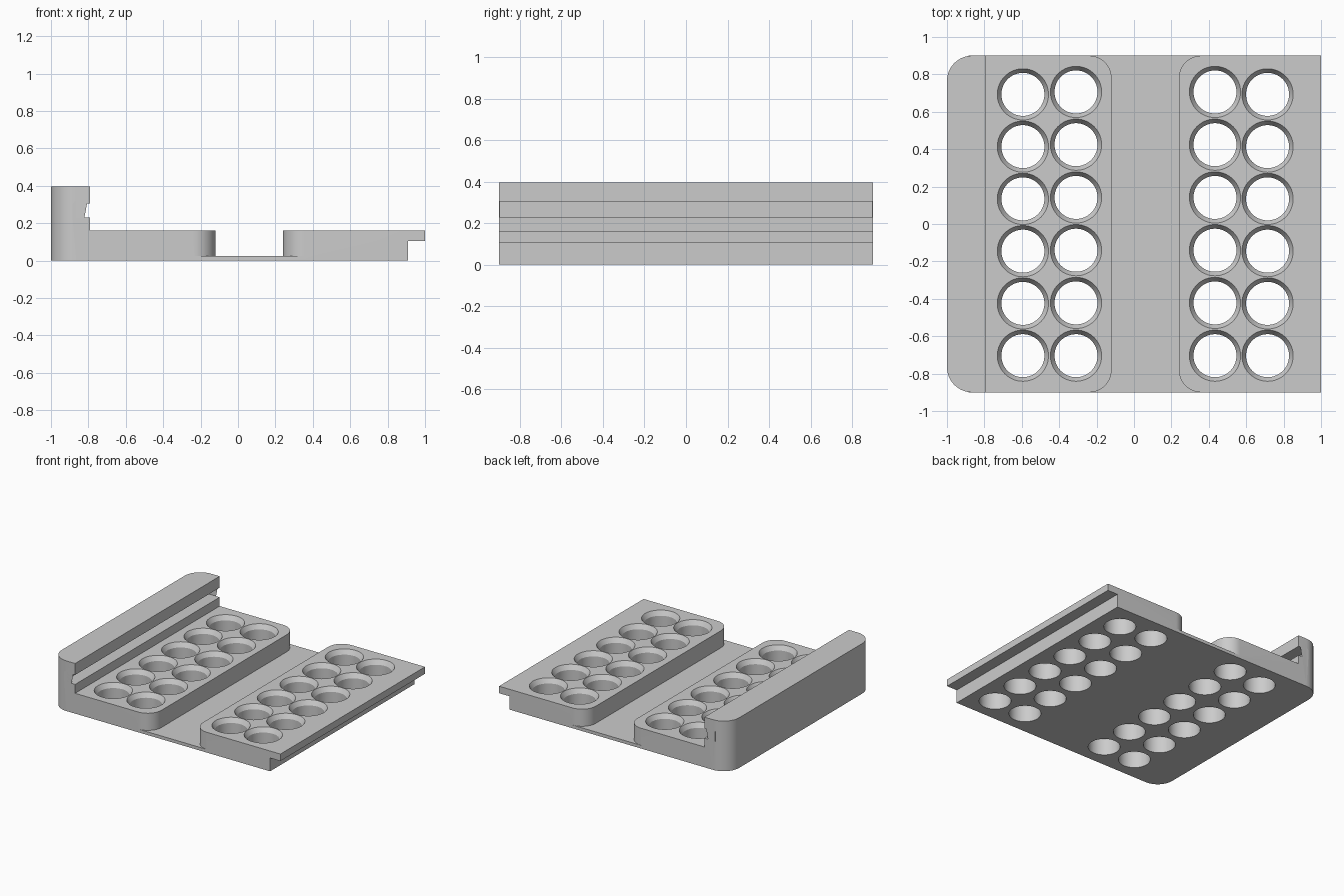
import bpy, bmesh, math

cube = bpy.data.objects.get("Cube")
if cube:
    bpy.data.objects.remove(cube, do_unlink=True)

HALF_DEPTH = 0.90
DECK = 0.16          # top of the trays
WEB = 0.025          # thickness of the flexible hinge sheet
SIDES = 64

grey = bpy.data.materials.new("plain grey")
grey.use_nodes = True
colour = (0.6, 0.6, 0.6, 1)
grey.diffuse_color = colour
grey.node_tree.nodes["Principled BSDF"].inputs["Base Color"].default_value = colour


def make_object(name, bm):
    bmesh.ops.recalc_face_normals(bm, faces=bm.faces)
    mesh = bpy.data.meshes.new(name)
    bm.to_mesh(mesh)
    bm.free()
    mesh.materials.append(grey)
    obj = bpy.data.objects.new(name, mesh)
    bpy.context.collection.objects.link(obj)
    return obj


def extrude_profile(name, profile, rounded=()):
    """Extrude an x-z outline along y, rounding upright edges at the given x."""
    bm = bmesh.new()
    face = bm.faces.new([bm.verts.new((x, -HALF_DEPTH, z)) for x, z in profile])
    new = bmesh.ops.extrude_face_region(bm, geom=[face])["geom"]
    for v in new:
        if isinstance(v, bmesh.types.BMVert):
            v.co.y = HALF_DEPTH
    for x_edge, radius in rounded:
        edges = [e for e in bm.edges
                 if all(abs(v.co.x - x_edge) < 1e-4 for v in e.verts)
                 and abs(e.verts[0].co.y - e.verts[1].co.y) < 1e-4]
        bmesh.ops.bevel(bm, geom=edges, offset=radius, segments=14,
                        affect='EDGES', profile=0.5)
    return make_object(name, bm)


def boolean(obj, other, operation):
    mod = obj.modifiers.new(operation.lower(), 'BOOLEAN')
    mod.operation = operation
    mod.solver = 'EXACT'
    mod.object = other
    bpy.context.view_layer.objects.active = obj
    bpy.ops.object.modifier_apply(modifier=mod.name)
    bpy.data.objects.remove(other, do_unlink=True)


# Tray with the tall grooved latch wall
body = extrude_profile("hinged_tray", [
    (-1, 0), (-0.12, 0), (-0.12, DECK), (-0.79, DECK), (-0.79, 0.23),
    (-0.885, 0.23), (-0.885, 0.305), (-0.79, 0.305), (-0.79, 0.395), (-1, 0.395),
], rounded=[(-1, 0.135), (-0.12, 0.12)])

# Tray with the tongue that clips into the groove
tongue_tray = extrude_profile("tongue_tray", [
    (0.24, 0), (0.91, 0), (0.91, 0.105), (1, 0.105), (1, DECK), (0.24, DECK),
], rounded=[(0.24, 0.12)])

# Thin sheet joining both trays
web = extrude_profile("hinge_sheet",
                      [(-0.3, 0), (0.42, 0), (0.42, WEB), (-0.3, WEB)])
boolean(body, web, 'UNION')
boolean(body, tongue_tray, 'UNION')


# Chamfered through holes, two columns in each tray
def add_hole(bm, cx, cy):
    rings = []
    for r, z in ((0.115, -0.1), (0.115, DECK - 0.035), (0.137, DECK), (0.137, 0.3)):
        rings.append([bm.verts.new((cx + r * math.cos(i * math.tau / SIDES),
                                    cy + r * math.sin(i * math.tau / SIDES), z))
                      for i in range(SIDES)])
    for low, high in zip(rings, rings[1:]):
        for i in range(SIDES):
            j = (i + 1) % SIDES
            bm.faces.new((low[i], low[j], high[j], high[i]))
    bm.faces.new(rings[0][::-1])
    bm.faces.new(rings[-1])


bm = bmesh.new()
for cx, last in ((-0.594, 0.693), (-0.31, 0.706), (0.433, 0.706), (0.714, 0.693)):
    for row in range(6):
        # the outer columns are spaced slightly tighter towards the back
        step = (last + 0.704) / 5
        add_hole(bm, cx, -0.704 + row * step)
boolean(body, make_object("hole_cutter", bm), 'DIFFERENCE')

# Smooth the round walls, keep the hard edges
bpy.ops.object.select_all(action='DESELECT')
body.select_set(True)
bpy.context.view_layer.objects.active = body
bpy.ops.object.shade_smooth_by_angle(angle=math.radians(25))
